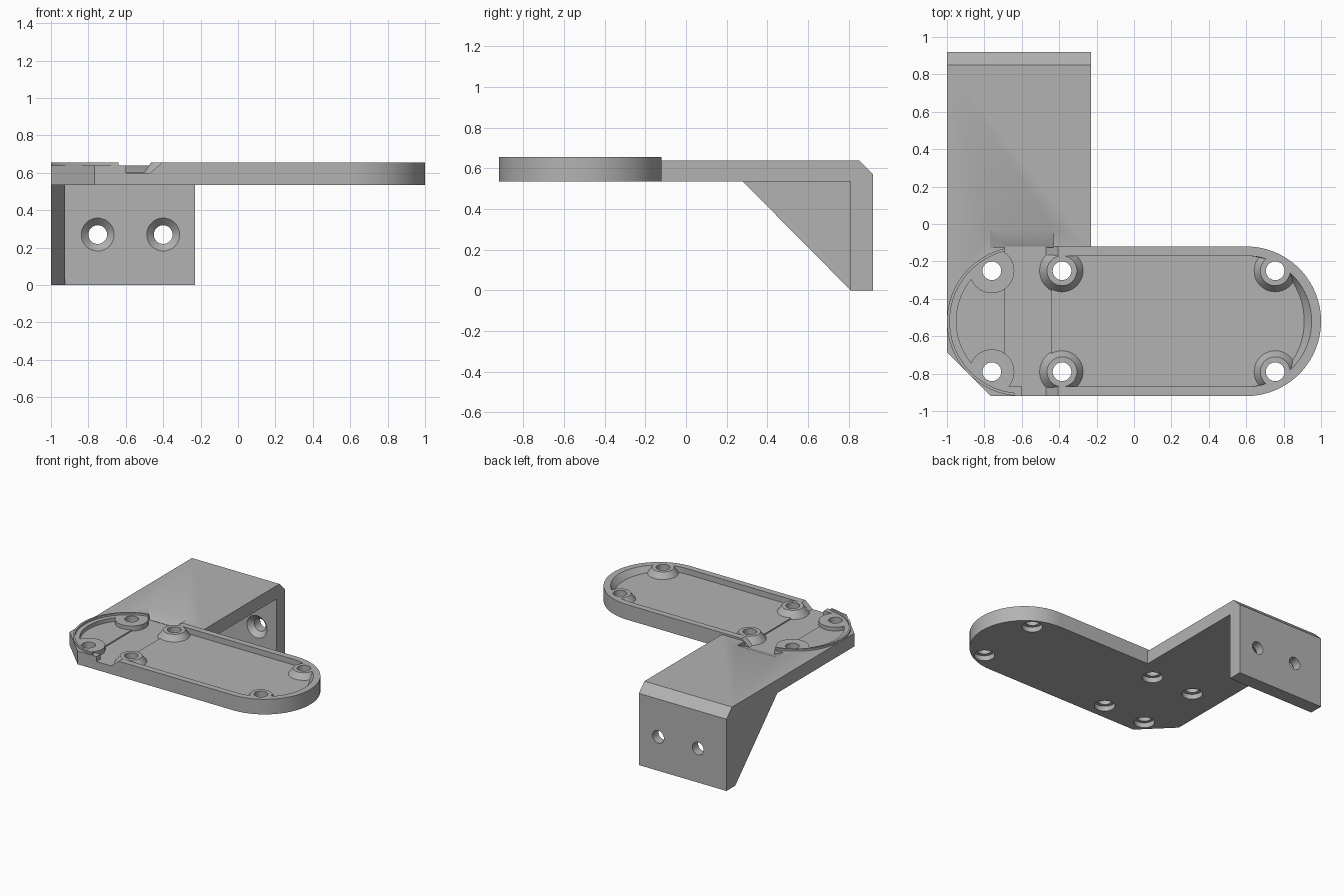
import bpy, bmesh, math
from mathutils import Matrix, Vector

if "Cube" in bpy.data.objects:
    bpy.data.objects.remove(bpy.data.objects["Cube"], do_unlink=True)

grey = bpy.data.materials.new("plain_grey")
grey.use_nodes = True
colour = (0.45, 0.45, 0.45, 1)
grey.diffuse_color = colour
for node in grey.node_tree.nodes:
    if node.type == 'BSDF_PRINCIPLED':
        node.inputs["Base Color"].default_value = colour

CY, R, CX = -0.52, 0.4, 0.6          # tray centre line, end radius, end centre
BASE, TOP, PLATE = 0.535, 0.655, 0.64


def finish(name, bm):
    bmesh.ops.recalc_face_normals(bm, faces=bm.faces)
    mesh = bpy.data.meshes.new(name)
    bm.to_mesh(mesh)
    bm.free()
    mesh.materials.append(grey)
    ob = bpy.data.objects.new(name, mesh)
    bpy.context.collection.objects.link(ob)
    return ob


def loft(name, lower, upper):
    """Solid between two matching outlines."""
    bm = bmesh.new()
    a = [bm.verts.new(p) for p in lower]
    b = [bm.verts.new(p) for p in upper]
    bm.faces.new(a)
    bm.faces.new(b)
    for i in range(len(a)):
        j = (i + 1) % len(a)
        bm.faces.new((a[i], a[j], b[j], b[i]))
    return finish(name, bm)


def slab(name, outline, z0, z1):
    return loft(name, [(x, y, z0) for x, y in outline], [(x, y, z1) for x, y in outline])


def box(name, x0, x1, y0, y1, z0, z1):
    return slab(name, [(x0, y0), (x1, y0), (x1, y1), (x0, y1)], z0, z1)


def cone(name, r1, r2, start, length, along_y=False):
    bm = bmesh.new()
    bmesh.ops.create_cone(bm, cap_ends=True, segments=48, radius1=r1, radius2=r2, depth=length)
    m = Matrix.Translation((0, 0, length / 2))
    if along_y:
        m = Matrix.Rotation(-math.pi / 2, 4, 'X') @ m
    bm.transform(Matrix.Translation(Vector(start)) @ m)
    return finish(name, bm)


def arc(side, rx, ry, n=40):
    """Half ellipse around one end of the tray; side is -1 or 1."""
    angles = [math.pi * (i / n - 0.5) for i in range(n + 1)]
    return [(side * (CX + rx * math.cos(a)), CY + side * ry * math.sin(a)) for a in angles]


def combine(target, other, operation):
    mod = target.modifiers.new("join", 'BOOLEAN')
    mod.operation, mod.object, mod.solver = operation, other, 'EXACT'
    bpy.context.view_layer.objects.active = target
    bpy.ops.object.modifier_apply(modifier=mod.name)
    bpy.data.objects.remove(other, do_unlink=True)


# Angled arm: flat plate and hanging wall in one profile
profile = [(-0.92, BASE), (0.81, BASE), (0.81, 0), (0.92, 0), (0.92, 0.57), (0.85, PLATE), (-0.92, PLATE)]
arm = loft("arm", [(-1, y, z) for y, z in profile], [(-0.23, y, z) for y, z in profile])
combine(arm, slab("corner_cut", [(-1.2, -0.486), (-1.2, -1.2), (-0.486, -1.2)], 0.4, 0.8), 'DIFFERENCE')

# Side gusset
web = [(0.28, BASE), (0.81, 0), (0.86, 0.1), (0.86, 0.58), (0.28, 0.58)]
gusset = loft("gusset", [(-1, y, z) for y, z in web], [(-0.925, y, z) for y, z in web])

# Rounded tray
body = slab("bracket_with_tray", arc(1, R, R) + arc(-1, R, R), BASE, TOP)
combine(body, arm, 'UNION')
combine(body, gusset, 'UNION')

# Screw positions
rows = (-0.25, -0.79)
tall = [(x, y) for x in (-0.385, 0.755) for y in rows]
low = [(-0.76, y) for y in rows]


def carve(cutter, keep_low):
    """Cut the tray but leave the screw bosses standing."""
    for x, y in tall:
        combine(cutter, cone("boss", 0.127, 0.062, (x, y, 0.59), 0.09), 'DIFFERENCE')
    if keep_low:
        for x, y in low:
            combine(cutter, cone("boss", 0.12, 0.12, (x, y, 0.55), 0.3), 'DIFFERENCE')
    combine(body, cutter, 'DIFFERENCE')


# Lowered ledge at the left end and its side openings
carve(slab("ledge", arc(-1, 0.385, 0.385) + [(-0.45, CY - 0.35), (-0.45, CY + 0.35)], PLATE, 0.75), False)
carve(box("front_gap", -0.64, -0.45, -1, -0.85, PLATE, 0.75), False)
carve(box("back_gap", -0.69, -0.45, -0.2, -0.1, PLATE, 0.75), False)

# Recessed floors
carve(slab("end_pocket", arc(-1, 0.35, 0.35), 0.61, 0.75), True)
carve(box("channel", -0.69, -0.44, CY - 0.35, CY + 0.35, 0.6, 0.75), True)
square = [(-0.44, CY + 0.35), (-0.44, CY - 0.35)]
carve(loft("main_pocket",
           [(x, y, 0.61) for x, y in arc(1, 0.31, 0.35) + square],
           [(x, y, 0.7) for x, y in arc(1, 0.39, 0.35) + square]), True)

# Sloped cable notches through the front and back walls
for left, y0, y1 in ((-0.6, -1, -0.85), (-0.69, -0.19, -0.119)):
    cut = [(left, 0.6), (-0.47, 0.6), (-0.4, 0.66), (-0.4, 0.72), (left, 0.72)]
    carve(loft("notch", [(x, y0, z) for x, z in cut], [(x, y1, z) for x, z in cut]), True)

# Sloped scoop in the arm behind the back notch
bm = bmesh.new()
for p in [(-0.69, -0.125, 0.6), (-0.43, -0.125, 0.6)]:
    bm.verts.new(p)
for x in (-0.77, -0.43):
    for y in (-0.125, -0.03):
        for z in (PLATE, 0.67):
            bm.verts.new((x, y, z))
bmesh.ops.convex_hull(bm, input=bm.verts)
carve(finish("scoop", bm), True)

# Tray screw holes with wider bores underneath
for x, y in tall + low:
    combine(body, cone("hole", 0.05, 0.05, (x, y, 0.4), 0.4), 'DIFFERENCE')
    combine(body, cone("bore", 0.075, 0.075, (x, y, 0.45), 0.125), 'DIFFERENCE')

# Countersunk wall holes
for x in (-0.75, -0.4):
    combine(body, cone("hole", 0.05, 0.05, (x, 0.7, 0.27), 0.4, True), 'DIFFERENCE')
    combine(body, cone("sink", 0.098, 0.048, (x, 0.8, 0.27), 0.05, True), 'DIFFERENCE')

bpy.ops.object.select_all(action='DESELECT')
body.select_set(True)
bpy.context.view_layer.objects.active = body
bpy.ops.object.shade_smooth_by_angle(angle=math.radians(25))
